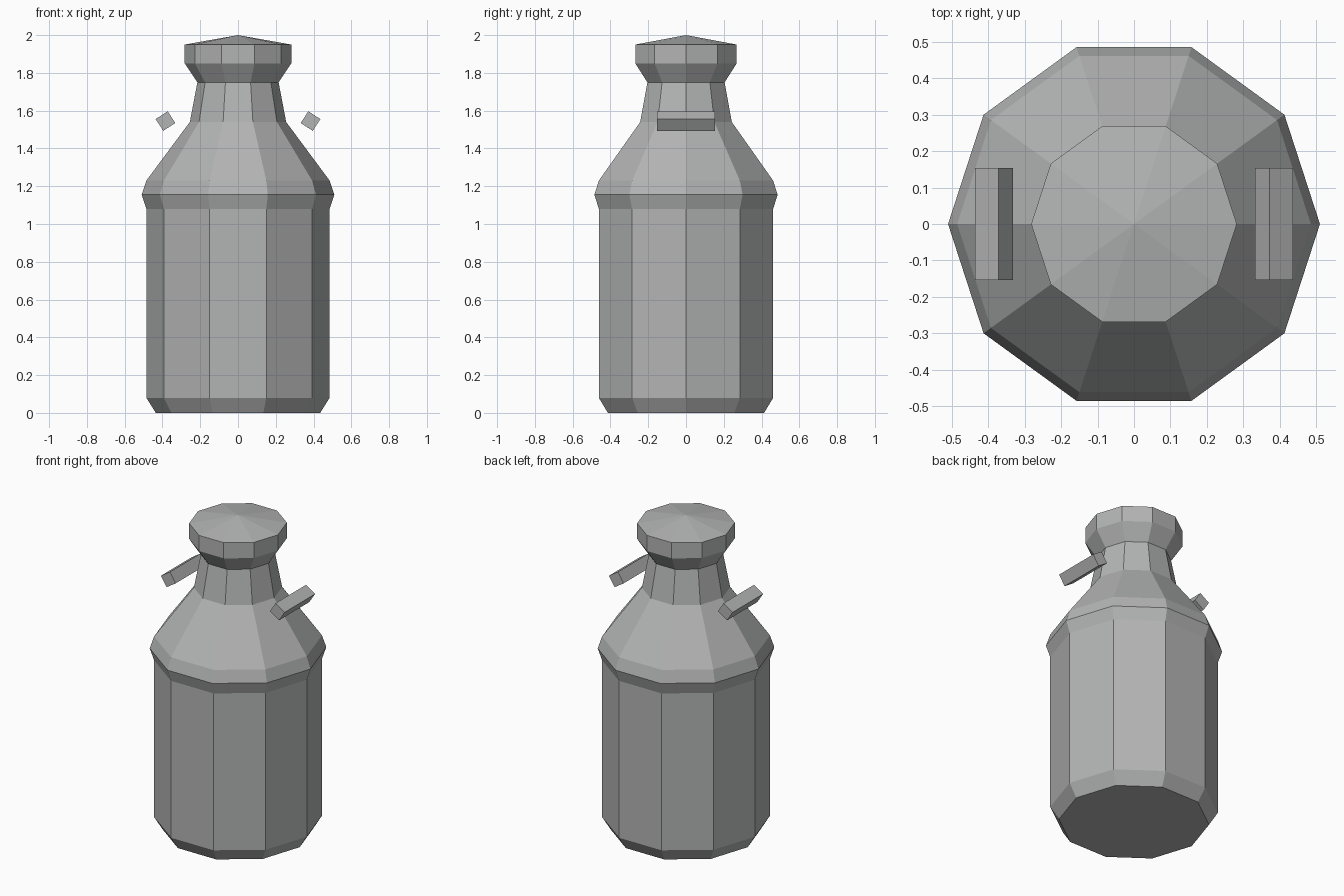
import bpy
import bmesh
from math import cos, sin, pi, radians

cube = bpy.data.objects.get("Cube")
if cube:
    bpy.data.objects.remove(cube, do_unlink=True)

SIDES = 10

metal = bpy.data.materials.new("grey metal")
metal.use_nodes = True
GREY = (0.45, 0.455, 0.455, 1)
metal.diffuse_color = GREY
metal.node_tree.nodes["Principled BSDF"].inputs["Base Color"].default_value = GREY


def add_object(name, bm):
    bmesh.ops.recalc_face_normals(bm, faces=bm.faces)
    mesh = bpy.data.meshes.new(name)
    bm.to_mesh(mesh)
    bm.free()
    mesh.materials.append(metal)
    obj = bpy.data.objects.new(name, mesh)
    bpy.context.collection.objects.link(obj)
    return obj


def lathe(name, profile, floor=False, peak=None):
    """Ten-sided turned part from (radius, height) rings, with optional ends."""
    bm = bmesh.new()
    rings = []
    for r, z in profile:
        angles = [2 * pi * i / SIDES for i in range(SIDES)]
        rings.append([bm.verts.new((r * cos(a), r * sin(a), z)) for a in angles])
    for low, high in zip(rings, rings[1:]):
        for i in range(SIDES):
            j = (i + 1) % SIDES
            bm.faces.new((low[i], low[j], high[j], high[i]))
    if floor:
        bm.faces.new(rings[0][::-1])
    if peak is not None:
        tip = bm.verts.new((0, 0, peak))
        for i in range(SIDES):
            bm.faces.new((rings[-1][i], rings[-1][(i + 1) % SIDES], tip))
    return add_object(name, bm)


# Can body with chamfered base, shoulder band and sloping shoulder
lathe("body", [(0.435, 0), (0.485, 0.08), (0.485, 1.08), (0.51, 1.155),
               (0.485, 1.23), (0.255, 1.54)], floor=True)

# Tapered neck
lathe("neck", [(0.255, 1.54), (0.215, 1.75)])

# Flared lid with a shallow pointed top
lathe("lid", [(0.215, 1.75), (0.282, 1.85), (0.282, 1.95)], peak=2.0)

# Tilted handle bars either side of the neck
for side, name in ((1, "left_handle"), (-1, "right_handle")):
    bm = bmesh.new()
    bmesh.ops.create_cube(bm, size=1)
    bmesh.ops.scale(bm, vec=(0.076, 0.306, 0.074), verts=bm.verts)
    handle = add_object(name, bm)
    handle.location = (side * 0.384, 0, 1.545)
    handle.rotation_euler.y = side * radians(33)
